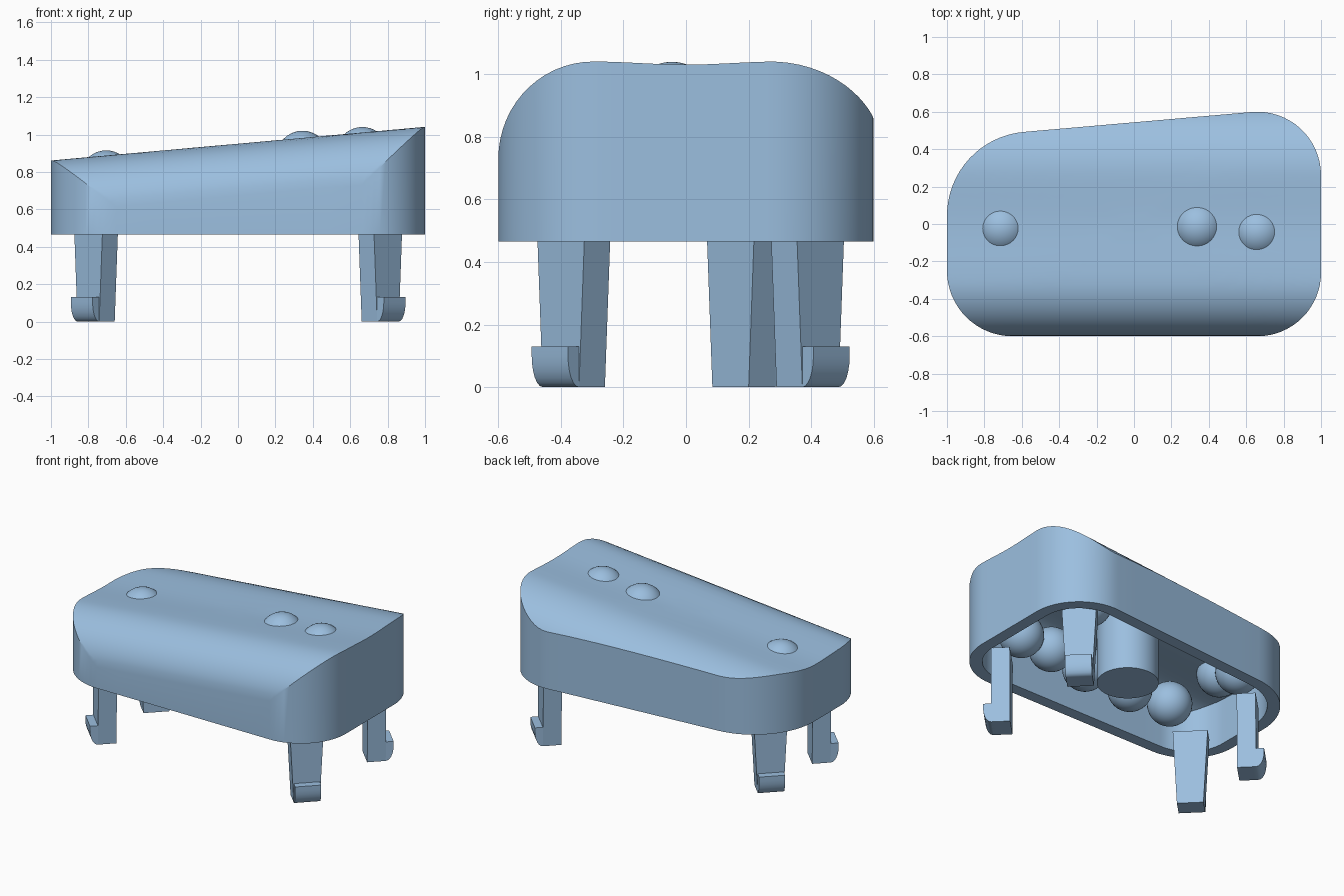
import bpy, bmesh, math
from mathutils import Vector

if "Cube" in bpy.data.objects:
    bpy.data.objects.remove(bpy.data.objects["Cube"])

blue = bpy.data.materials.new("light_blue")
blue.diffuse_color = (0.33, 0.52, 0.74, 1)
blue.use_nodes = True
blue.node_tree.nodes["Principled BSDF"].inputs["Base Color"].default_value = blue.diffuse_color
BASE = 0.465


def finish(bm, name, smooth=True):
    bmesh.ops.recalc_face_normals(bm, faces=bm.faces)
    me = bpy.data.meshes.new(name)
    bm.to_mesh(me)
    bm.free()
    ob = bpy.data.objects.new(name, me)
    bpy.context.collection.objects.link(ob)
    me.materials.append(blue)
    if smooth:
        bpy.ops.object.select_all(action='DESELECT')
        ob.select_set(True)
        bpy.context.view_layer.objects.active = ob
        bpy.ops.object.shade_smooth_by_angle(angle=math.radians(30))
    return ob


def outline(inset=0.0):
    """Rounded footprint with a slanted back edge."""
    corners = [(0.66, 0.26, 0.34, 0, 95), (-0.55, 0.044, 0.45, 95, 180),
               (-0.65, -0.25, 0.35, 180, 270), (0.66, -0.26, 0.34, 270, 360)]
    arcs = []
    for cx, cy, r, a0, a1 in corners:
        arcs.append([Vector((cx + (r - inset) * math.cos(math.radians(a0 + (a1 - a0) * i / 16)),
                             cy + (r - inset) * math.sin(math.radians(a0 + (a1 - a0) * i / 16))))
                     for i in range(17)])
    pts = []
    for k, arc in enumerate(arcs):
        pts += arc
        nxt = arcs[(k + 1) % 4][0]
        pts += [arc[-1].lerp(nxt, i / 8) for i in range(1, 8)]
    return pts


def top_z(x, y):
    """Sloping top, rounded over at front and back, with a slight valley."""
    z = 0.951 + 0.09 * x
    if y < -0.3:
        t = min(1, (-y - 0.3) / 0.3)
        return z - 0.28 * (1 - math.sqrt(1 - t * t))
    if y > 0.27:
        t = min(1, (y - 0.27) / 0.37)
        return z - 0.28 * (1 - math.sqrt(1 - t * t))
    return z - 0.01 * math.cos(y / 0.3 * math.pi / 2) ** 2


# Hollow body: outer skin, inner skin and bottom rim
bm = bmesh.new()
SCALES = (1, 0.993, 0.98, 0.96, 0.93, 0.89, 0.84, 0.78, 0.71, 0.63, 0.54, 0.44, 0.32, 0.18)


def bridge(a, b):
    for i in range(len(a)):
        j = (i + 1) % len(a)
        bm.faces.new((a[i], a[j], b[j], b[i]))


def skin(inset, drop):
    pts = outline(inset)
    rim = [bm.verts.new((p.x, p.y, BASE)) for p in pts]
    prev = rim
    for s in SCALES:
        ring = [bm.verts.new((p.x * s, p.y * s, top_z(p.x * s, p.y * s) - drop)) for p in pts]
        bridge(prev, ring)
        prev = ring
    mid = bm.verts.new((0, 0, top_z(0, 0) - drop))
    for i in range(len(prev)):
        bm.faces.new((prev[i], prev[(i + 1) % len(prev)], mid))
    return rim


bridge(skin(0, 0), skin(0.08, 0.09))
finish(bm, "body_shell")

# Balls: three poke through the top, the rest sit inside
balls = [(-0.705, -0.025, 0.775), (0.345, -0.015, 0.88), (0.665, -0.045, 0.9),
         (0.61, -0.35, 0.71), (0.37, -0.35, 0.7), (0.1, -0.35, 0.66),
         (-0.26, -0.35, 0.65), (-0.58, -0.35, 0.665), (-0.7, 0.16, 0.71)]
for i, c in enumerate(balls):
    bm = bmesh.new()
    bmesh.ops.create_uvsphere(bm, u_segments=32, v_segments=20, radius=0.14)
    bmesh.ops.translate(bm, verts=bm.verts, vec=c)
    finish(bm, f"ball_{i + 1}")

# Central post under the top
bm = bmesh.new()
bmesh.ops.create_cone(bm, cap_ends=True, segments=48, radius1=0.19, radius2=0.19, depth=0.42)
bmesh.ops.translate(bm, verts=bm.verts, vec=(0, -0.06, BASE + 0.215))
finish(bm, "center_post")


def prism(bm, a, b):
    va, vb = [bm.verts.new(p) for p in a], [bm.verts.new(p) for p in b]
    bm.faces.new(va)
    bm.faces.new(vb)
    bridge(va, vb)


# Clip legs: tapered stems facing the corners, each with a rounded outward hook
for name, x, y in (("front_right", 0.802, -0.4), ("back_right", 0.802, 0.43),
                   ("front_left", -0.8, -0.4), ("back_left", -0.8, 0.225)):
    out = Vector((math.copysign(1, x), math.copysign(1, y), 0)).normalized()
    side = Vector((-out.y, out.x, 0))
    origin = Vector((x, y, 0))

    def at(u, v, z):
        return origin + out * u + side * v + Vector((0, 0, z))

    bm = bmesh.new()
    prism(bm, *[[at(0, -w, z), at(0, w, z), at(-0.117, w, z), at(-0.117, -w, z)]
                for w, z in ((0.082, 0), (0.108, 0.51))])
    finish(bm, name + "_leg", False)

    bm = bmesh.new()
    prof = [(-0.02, 0), (-0.02, 0.13), (0.05, 0.13)]
    prof += [(0.05 * math.cos(math.radians(a)), 0.1 - 0.1 * math.sin(math.radians(a)))
             for a in range(0, 91, 15)]
    prism(bm, *[[at(u, v, z) for u, z in prof] for v in (-0.082, 0.082)])
    finish(bm, name + "_hook")
